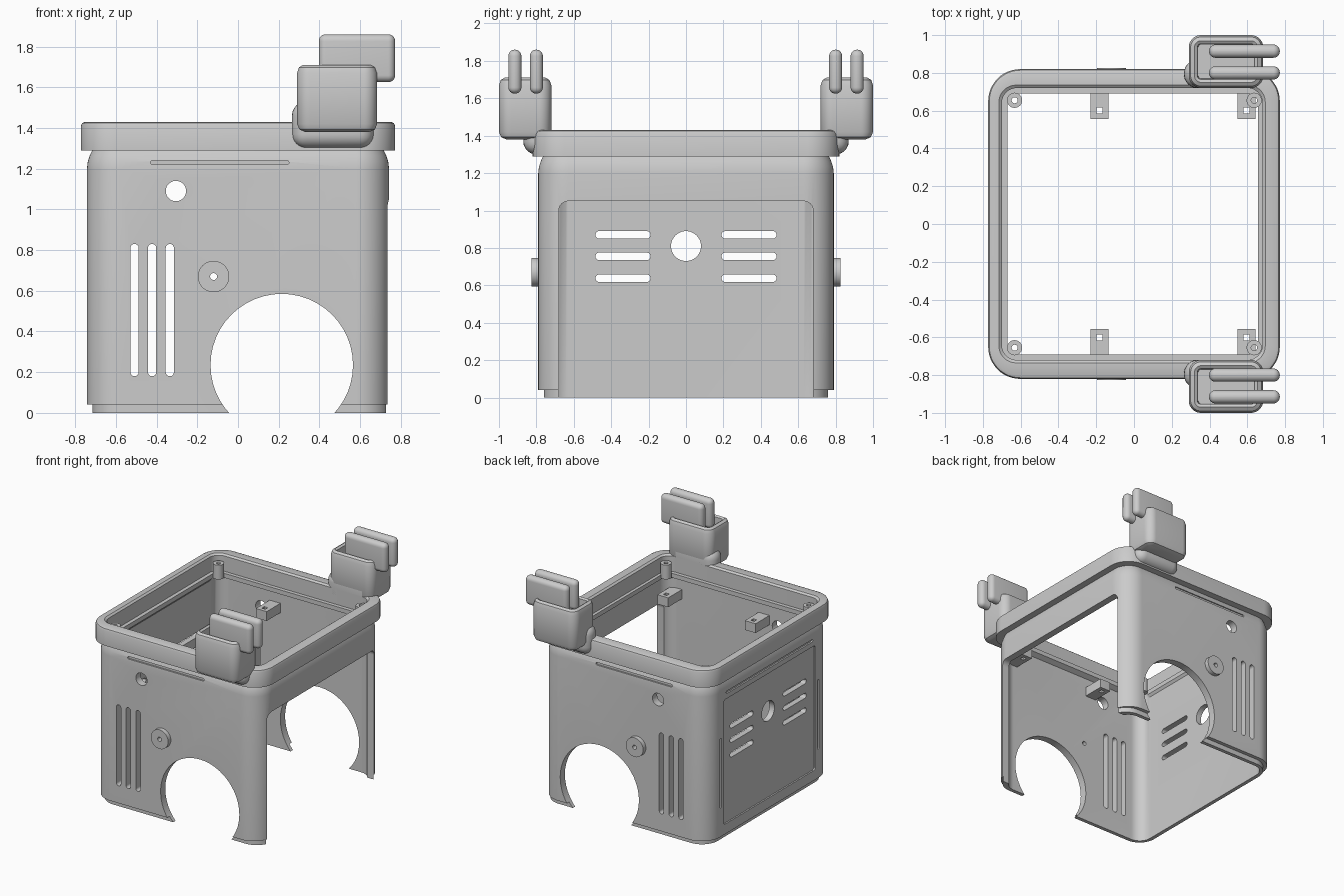
import bpy, bmesh, math
from mathutils import Vector

if "Cube" in bpy.data.objects:
    bpy.data.objects.remove(bpy.data.objects["Cube"], do_unlink=True)

grey = bpy.data.materials.new("light_grey")
grey.use_nodes = True
grey.diffuse_color = (0.6, 0.6, 0.6, 1)
grey.node_tree.nodes["Principled BSDF"].inputs["Base Color"].default_value = (0.6, 0.6, 0.6, 1)

AXES = {"X": lambda u, v, w: (w, u, v),
        "Y": lambda u, v, w: (u, w, v),
        "Z": lambda u, v, w: (u, v, w)}


def outline(cu, cv, hu, hv, r, n=12):
    """Rounded rectangle; a circle when r equals both half sizes."""
    pts = []
    for k, (su, sv) in enumerate([(1, 1), (-1, 1), (-1, -1), (1, -1)]):
        for i in range(n + 1):
            a = (k + i / n) * math.pi / 2
            pts.append((cu + su * (hu - r) + r * math.cos(a),
                        cv + sv * (hv - r) + r * math.sin(a)))
    return pts


def loft(bm, rings, axis="Z", tube=False):
    """Skin (cu, cv, hu, hv, r, w) rings; a tube joins the last ring to the first."""
    part = bmesh.new()
    place = AXES[axis]
    rows = [[part.verts.new(place(u, v, ring[5])) for u, v in outline(*ring[:5])]
            for ring in rings]
    count = len(rows[0])
    pairs = list(zip(rows, rows[1:]))
    if tube:
        pairs.append((rows[-1], rows[0]))
    else:
        part.faces.new(rows[0])
        part.faces.new(rows[-1])
    for a, b in pairs:
        for i in range(count):
            j = (i + 1) % count
            part.faces.new((a[i], a[j], b[j], b[i]))
    bmesh.ops.remove_doubles(part, verts=part.verts, dist=1e-5)
    bmesh.ops.recalc_face_normals(part, faces=part.faces)
    tmp = bpy.data.meshes.new("tmp")
    part.to_mesh(tmp)
    part.free()
    bm.from_mesh(tmp)
    bpy.data.meshes.remove(tmp)


def finish(name, bm):
    mesh = bpy.data.meshes.new(name)
    bm.to_mesh(mesh)
    bm.free()
    mesh.materials.append(grey)
    obj = bpy.data.objects.new(name, mesh)
    bpy.context.collection.objects.link(obj)
    return obj


def solid(name, rings, axis="Z", tube=False):
    bm = bmesh.new()
    loft(bm, rings, axis, tube)
    return finish(name, bm)


def activate(obj):
    bpy.ops.object.select_all(action="DESELECT")
    obj.select_set(True)
    bpy.context.view_layer.objects.active = obj


def rounded_box(name, lo, hi, radius):
    lo, hi = Vector(lo), Vector(hi)
    bm = bmesh.new()
    bmesh.ops.create_cube(bm, size=1)
    for v in bm.verts:
        v.co = (lo + hi) / 2 + v.co * (hi - lo)
    obj = finish(name, bm)
    bevel = obj.modifiers.new("round", "BEVEL")
    bevel.width, bevel.segments = radius, 6
    activate(obj)
    bpy.ops.object.modifier_apply(modifier="round")
    return obj


def subtract(obj, cutter):
    cutter.hide_render = True
    mod = obj.modifiers.new("cut", "BOOLEAN")
    mod.operation, mod.solver, mod.object = "DIFFERENCE", "EXACT", cutter
    activate(obj)
    bpy.ops.object.modifier_apply(modifier="cut")
    bpy.data.objects.remove(cutter, do_unlink=True)


# Housing shell: outer skin upwards, inner skin downwards
parts = []
body = solid("housing", [
    (0.012, 0, 0.728, 0.76, 0.14, 0), (0.012, 0, 0.728, 0.76, 0.14, 0.04),
    (0, 0, 0.742, 0.79, 0.16, 0.04), (0, 0, 0.742, 0.79, 0.16, 1.2),
    (0, 0, 0.738, 0.786, 0.156, 1.235), (0, 0, 0.728, 0.776, 0.146, 1.265),
    (0, 0, 0.714, 0.762, 0.132, 1.295), (-0.007, 0, 0.663, 0.69, 0.05, 1.295),
    (-0.007, 0, 0.663, 0.69, 0.05, 1.26), (0, 0, 0.685, 0.73, 0.1, 1.24),
    (0, 0, 0.685, 0.73, 0.1, 0)], tube=True)
parts.append(body)

# Shallow panel recess and grooves
bm = bmesh.new()
loft(bm, [(0, 0.62, 0.58, 0.5, 0.02, w) for w in (-0.9, -0.73)], "X")
loft(bm, [(0, 1.17, 0.55, 0.01, 0.01, w) for w in (-0.9, -0.73)], "X")
for s in (-1, 1):
    loft(bm, [(s * 0.62, 0.55, 0.008, 0.28, 0.008, w) for w in (-0.9, -0.725)], "X")
    loft(bm, [(-0.09, 1.23, 0.34, 0.01, 0.01, s * w) for w in (0.9, 0.775)], "Y")
subtract(body, finish("groove_cutter", bm))

# Openings through the walls
bm = bmesh.new()
through = (-0.95, 0.95)
loft(bm, [(0.215, 0.235, 0.35, 0.35, 0.35, w) for w in through], "Y")
loft(bm, [(-0.305, 1.09, 0.05, 0.05, 0.05, w) for w in through], "Y")
loft(bm, [(-0.12, 0.67, 0.017, 0.017, 0.017, w) for w in through], "Y")
for x in (-0.508, -0.422, -0.335):
    loft(bm, [(x, 0.505, 0.02, 0.325, 0.02, w) for w in through], "Y")
loft(bm, [(0, 0.81, 0.08, 0.08, 0.08, w) for w in (-0.9, -0.6)], "X")
for s in (-1, 1):
    for z in (0.87, 0.755, 0.638):
        loft(bm, [(s * 0.337, z, 0.147, 0.02, 0.02, w) for w in (-0.9, -0.6)], "X")
loft(bm, [(0, 0.4, 0.68, 0.65, 0.05, w) for w in (0.6, 0.9)], "X")
subtract(body, finish("opening_cutter", bm))

# Top rim
parts.append(solid("rim", [
    (0, 0, 0.772, 0.82, 0.17, 1.29), (0, 0, 0.772, 0.82, 0.17, 1.41),
    (0, 0, 0.766, 0.814, 0.164, 1.424), (0, 0, 0.752, 0.8, 0.15, 1.43),
    (-0.01, 0, 0.705, 0.735, 0.09, 1.43), (-0.01, 0, 0.69, 0.72, 0.08, 1.418),
    (-0.01, 0, 0.69, 0.72, 0.08, 1.29)], tube=True))


def tube_rings(cu, cv, outer, inner, lo, hi):
    return [(cu, cv, r, r, r, w) for r, w in
            ((outer, lo), (outer, hi), (inner, hi), (inner, lo))]


for s, side in ((-1, "front"), (1, "back")):
    # Round bosses on the walls
    parts.append(solid(side + "_boss",
                       tube_rings(-0.12, 0.67, 0.077, 0.017, s * 0.74, s * 0.825), "Y", True))
    # Screw posts in the corners and bracket tabs inside
    for x, end in ((-0.632, "right"), (0.636, "left")):
        parts.append(solid(f"{side}_{end}_screw_post",
                           tube_rings(x, s * 0.655, 0.04, 0.016, 1.27, 1.385), "Z", True))
    for x, end in ((-0.182, "right"), (0.595, "left")):
        block = (x, s * 0.645, 0.048, 0.09, 0.001)
        hole = (x, s * 0.6, 0.016, 0.016, 0.001)
        parts.append(solid(f"{side}_{end}_tab",
                           [(*block, 1.09), (*block, 1.165), (*hole, 1.165), (*hole, 1.09)],
                           "Z", True))
    # Hand-like holder: grip, hollow cup and two upright plates
    y = sorted((s * 0.72, s * 0.87))
    parts.append(rounded_box(side + "_grip", (0.265, y[0], 1.3), (0.667, y[1], 1.53), 0.07))
    levels = ((0.04, 1.38), (0.012, 1.392), (0, 1.42), (0, 1.67), (0.01, 1.698),
              (0.03, 1.71), (0.046, 1.7), (0.05, 1.61))
    parts.append(solid(side + "_cup", [
        (0.487, s * 0.86, 0.197 - d, 0.14 - d, 0.065 - d, z) for d, z in levels]))
    for yc, place in ((0.8, "inner"), (0.915, "outer")):
        parts.append(rounded_box(f"{side}_{place}_plate",
                                 (0.397, s * yc - 0.035, 1.625),
                                 (0.772, s * yc + 0.035, 1.86), 0.034))

# Smooth rounds, crisp edges
bpy.ops.object.select_all(action="DESELECT")
for obj in parts:
    obj.select_set(True)
bpy.context.view_layer.objects.active = body
bpy.ops.object.shade_smooth_by_angle(angle=math.radians(35))
